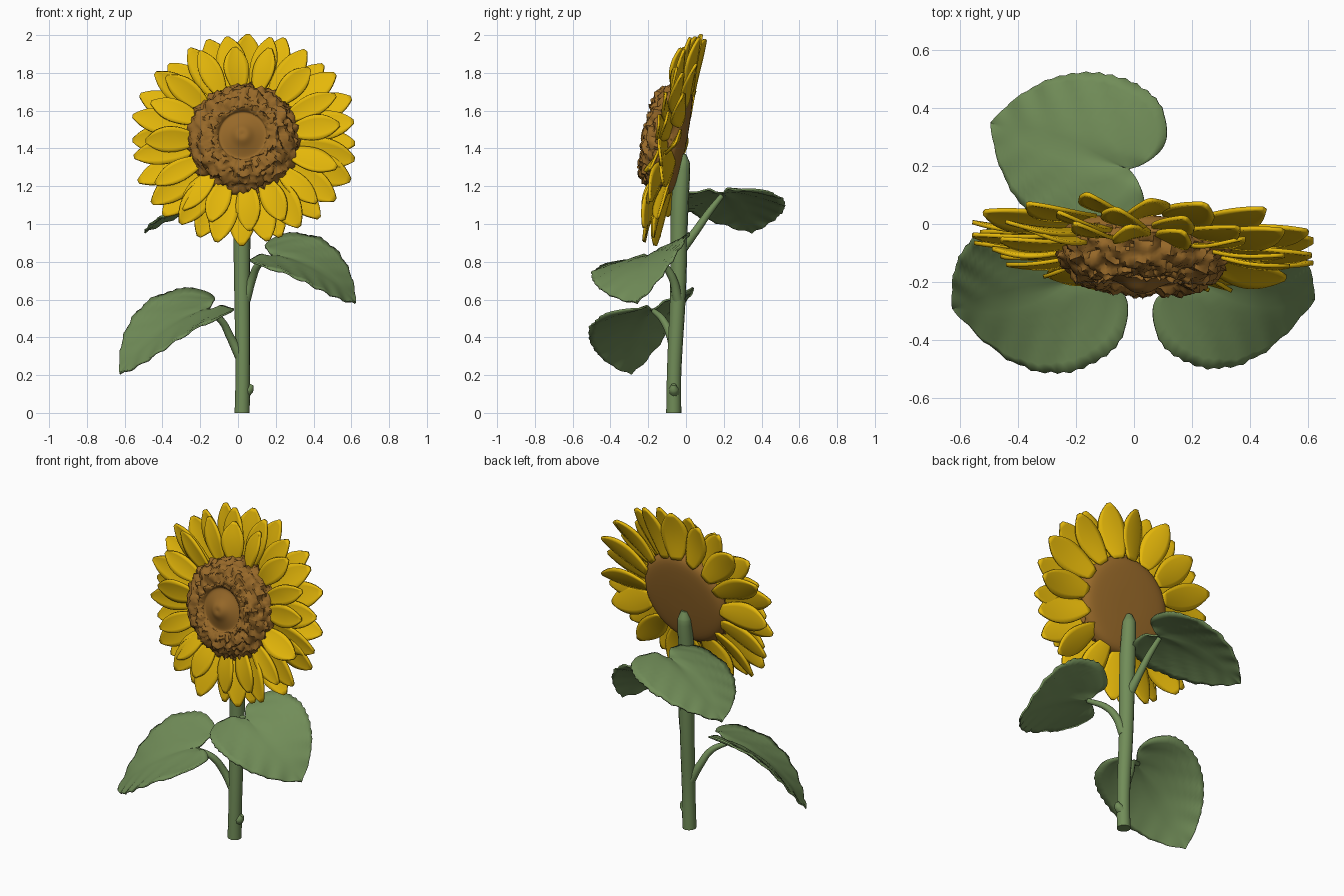
import bpy, math, random
from mathutils import Vector, Euler, Matrix, noise

random.seed(4)
cube = bpy.data.objects.get("Cube")
if cube:
    bpy.data.objects.remove(cube, do_unlink=True)


def material(name, rgb):
    m = bpy.data.materials.new(name)
    m.use_nodes = True
    m.diffuse_color = (*rgb, 1)
    bsdf = m.node_tree.nodes["Principled BSDF"]
    bsdf.inputs["Base Color"].default_value = (*rgb, 1)
    bsdf.inputs["Roughness"].default_value = 0.8
    return m


GREEN = material("leaf green", (0.165, 0.265, 0.098))
YELLOW = material("petal yellow", (0.78, 0.475, 0.003))
BROWN = material("seed brown", (0.31, 0.14, 0.022))


def smooth(obj, angle=50):
    bpy.ops.object.select_all(action="DESELECT")
    obj.select_set(True)
    bpy.context.view_layer.objects.active = obj
    bpy.ops.object.shade_smooth_by_angle(angle=math.radians(angle))


def mesh_object(name, verts, faces, mat, thickness=0):
    me = bpy.data.meshes.new(name)
    me.from_pydata(verts, [], faces)
    me.materials.append(mat)
    obj = bpy.data.objects.new(name, me)
    bpy.context.collection.objects.link(obj)
    smooth(obj)
    if thickness:
        mod = obj.modifiers.new("thickness", "SOLIDIFY")
        mod.thickness, mod.offset = thickness, 0
    return obj


def grid_faces(rows, cols, start=0):
    return [(start + i * cols + j, start + i * cols + j + 1,
             start + (i + 1) * cols + j + 1, start + (i + 1) * cols + j)
            for i in range(rows - 1) for j in range(cols - 1)]


def spline(points, count):
    """Sample a smooth path through a few points."""
    p = [Vector(q) for q in points]
    p = [p[0]] + p + [p[-1]]
    out = []
    for k in range(count + 1):
        f = k / count * (len(p) - 3)
        i = min(int(f), len(p) - 4)
        t = f - i
        a, b, c, d = p[i:i + 4]
        out.append(b + 0.5 * t * (c - a + t * (2 * a - 5 * b + 4 * c - d
                                               + t * (3 * (b - c) + d - a))))
    return out


def tube(name, points, radii):
    cu = bpy.data.curves.new(name, "CURVE")
    cu.dimensions = "3D"
    cu.bevel_depth = 1
    cu.bevel_resolution = 4
    cu.use_fill_caps = True
    cu.resolution_u = 8
    s = cu.splines.new("BEZIER")
    s.bezier_points.add(len(points) - 1)
    for bp, co, r in zip(s.bezier_points, points, radii):
        bp.co, bp.radius = co, r
        bp.handle_left_type = bp.handle_right_type = "AUTO"
    cu.materials.append(GREEN)
    obj = bpy.data.objects.new(name, cu)
    bpy.context.collection.objects.link(obj)
    bpy.ops.object.select_all(action="DESELECT")
    obj.select_set(True)
    bpy.context.view_layer.objects.active = obj
    bpy.ops.object.convert(target="MESH")
    smooth(bpy.context.object)


# Stem with a small stub near the foot
tube("stem",
     [(0.022, -0.065, 0), (0.025, -0.063, 0.2), (0.022, -0.042, 0.65),
      (0.02, -0.033, 1.1), (0.022, -0.018, 1.32), (0.022, -0.02, 1.37)],
     [0.04, 0.038, 0.042, 0.047, 0.04, 0.02])
tube("stem_stub", [(0.03, -0.06, 0.1), (0.058, -0.065, 0.125), (0.072, -0.065, 0.15)],
     [0.03, 0.026, 0.012])

# Heart-shaped leaves: half outline as (along, across), mirrored over the midrib
HEART = [(0, 0, 0), (-0.13, 0.1, 0), (-0.17, 0.26, 0), (-0.06, 0.43, 0), (0.16, 0.5, 0),
         (0.42, 0.48, 0), (0.67, 0.37, 0), (0.87, 0.19, 0), (1, 0, 0)]


def leaf(name, base, tip, side, width, arch, cup):
    base, along = Vector(base), Vector(tip) - Vector(base)
    side = Vector(side)
    side = (side - along * side.dot(along) / along.length_squared).normalized()
    up = along.cross(side).normalized()
    if up.z < 0:
        up.negate()
    rows, half = 48, 8
    verts = []
    for i, p in enumerate(spline(HEART, rows)):
        s = i / rows
        tooth = 1.025 if i % 2 and s > 0.35 else 1.0
        for j in range(-half, half + 1):
            f = abs(j) / half
            u = s + (p.x - s) * f
            w = p.y * f * tooth * (1 if j > 0 else -1)
            vein = 0.006 * math.sin(22 * (u - abs(w))) * f
            height = arch * (1 - (2 * u - 0.8) ** 2) + cup * (2 * w) ** 2 + vein
            height += 0.012 * min(1, abs(w) * 12) * (1 - u)
            verts.append(base + along * u + side * w * width + up * height)
    mesh_object(name, verts, grid_faces(rows + 1, 2 * half + 1), GREEN, 0.01)


leaf("right_leaf", (-0.16, -0.17, 0.53), (-0.635, -0.3, 0.225), (0.2, -0.55, -0.19), 0.58, 0.055, 0.04)
leaf("left_leaf", (0.185, -0.185, 0.815), (0.63, -0.27, 0.6), (-0.15, -0.52, -0.21), 0.55, 0.055, 0.03)
leaf("back_leaf", (-0.015, 0.19, 1.15), (-0.5, 0.35, 0.97), (0.3, 0.46, 0.08), 0.57, 0.04, -0.03)

STALK = [0.028, 0.022, 0.019, 0.014]
tube("right_leaf_stalk", [(0.01, -0.06, 0.3), (-0.04, -0.08, 0.4), (-0.09, -0.12, 0.49),
                          (-0.17, -0.17, 0.54)], STALK)
tube("left_leaf_stalk", [(0.04, -0.045, 0.6), (0.075, -0.07, 0.71), (0.11, -0.12, 0.785),
                         (0.19, -0.185, 0.825)], STALK)
tube("back_leaf_stalk", [(0.015, -0.02, 0.87), (0.005, 0.05, 0.96), (-0.01, 0.12, 1.06),
                         (-0.03, 0.19, 1.15)], STALK)


def head_frame(y, z, tilt):
    turn = Euler((math.radians(90 - tilt), 0, math.radians(-3.5))).to_matrix().to_4x4()
    return Matrix.Translation((0.033, y, z)) @ turn


# Seed head: turned profile (radius, height), roughened on the seed ring
PROFILE = [(0.001, -0.055, 0), (0.15, -0.052, 0), (0.26, -0.038, 0), (0.295, 0.005, 0),
           (0.292, 0.055, 0), (0.265, 0.105, 0), (0.215, 0.145, 0), (0.165, 0.157, 0),
           (0.135, 0.15, 0), (0.12, 0.135, 0), (0.07, 0.155, 0), (0.03, 0.18, 0),
           (0.001, 0.18, 0)]
frame = head_frame(-0.057, 1.442, 11)
segs, rings = 112, 56
verts = []
for p in spline(PROFILE, rings):
    for k in range(segs + 1):
        a = math.tau * (k % segs) / segs
        q = Vector((p.x * math.cos(a), p.x * math.sin(a), p.y))
        if p.x > 0.13 and p.y > 0:
            out = Vector((q.x, q.y, q.z * 1.5)).normalized()
            q += out * (0.026 * noise.noise(q * 26) + 0.02 * noise.noise(q * 70))
        verts.append(frame @ q)
mesh_object("seed_head", verts, grid_faces(rings + 1, segs + 1), BROWN)

# Petals: gently cupped blades in overlapping rings
frame = head_frame(-0.066, 1.452, 13)


def petal_ring(name, count, phase, start, reach, half_width, root, tip):
    rows, cols = 15, 7
    verts, faces = [], []
    for n in range(count):
        a = math.tau * (n + phase + random.uniform(-0.12, 0.12)) / count
        far = reach + 0.03 * abs(math.cos(a)) + random.uniform(-0.02, 0.01)
        wide = half_width * random.uniform(0.92, 1.1)
        lift = random.uniform(-0.02, 0.02)
        twist = random.uniform(-0.4, 0.4)
        turn = Matrix.Rotation(a, 4, "Z")
        faces += grid_faces(rows, cols, len(verts))
        for i in range(rows):
            t = i / (rows - 1)
            w = wide * (0.4 * (1 - t) + 0.95 * math.sin(math.pi * t ** 1.25) ** 0.65)
            w = max(w, 0.01)
            for j in range(cols):
                v = 2 * j / (cols - 1) - 1
                h = root + (tip + lift - root) * t + 0.012 * math.sin(math.pi * t)
                h += w * (twist * v + 0.1 * v * v)
                verts.append(frame @ turn @ Vector((start + (far - start) * t, w * v, h)))
    mesh_object(name, verts, faces, YELLOW, 0.014)


petal_ring("back_petals", 16, 0.0, 0.265, 0.572, 0.066, -0.04, -0.035)
petal_ring("front_petals", 16, 0.5, 0.25, 0.57, 0.064, 0.0, 0.015)
petal_ring("inner_petals", 16, 0.2, 0.25, 0.5, 0.054, 0.035, 0.045)
